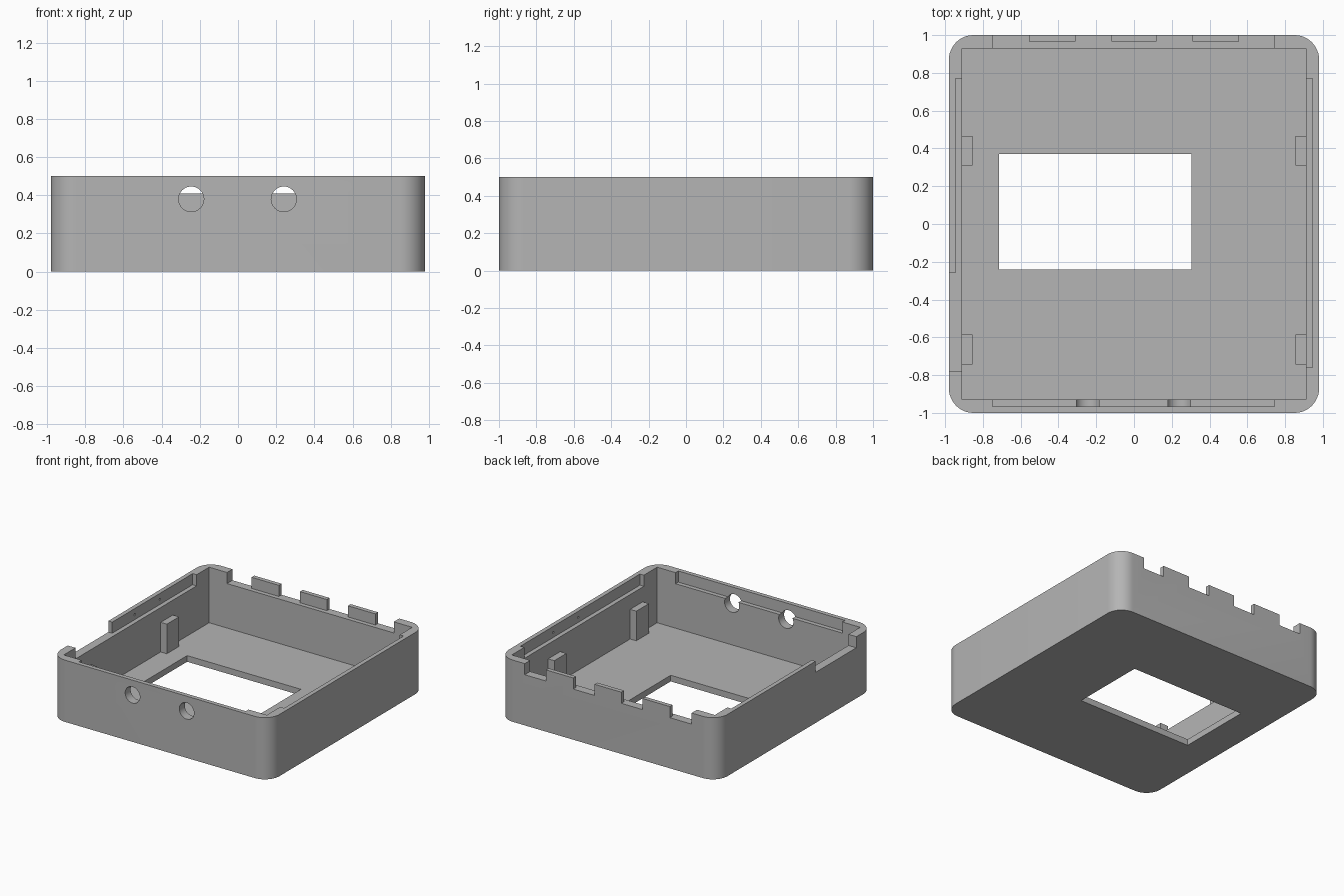
import bpy, bmesh, math
from mathutils import Matrix, Vector

old = bpy.data.objects.get("Cube")
if old:
    bpy.data.objects.remove(old, do_unlink=True)

HX, HY, TOP = 0.98, 1.0, 0.5      # outer half sizes and height
IX, IY, FLOOR = 0.91, 0.93, 0.05  # cavity half sizes and floor level
MX, MY = 0.945, 0.965             # middle of the wall thickness
LEDGE = 0.41                      # level of the stepped rim

grey = bpy.data.materials.new("grey plastic")
grey.use_nodes = True
colour = (0.46, 0.46, 0.46, 1)
grey.diffuse_color = colour
grey.node_tree.nodes["Principled BSDF"].inputs["Base Color"].default_value = colour


def add_object(name, bm):
    bmesh.ops.recalc_face_normals(bm, faces=bm.faces)
    mesh = bpy.data.meshes.new(name)
    bm.to_mesh(mesh)
    bm.free()
    mesh.materials.append(grey)
    obj = bpy.data.objects.new(name, mesh)
    bpy.context.collection.objects.link(obj)
    return obj


def box(name, x0, x1, y0, y1, z0, z1):
    bm = bmesh.new()
    size = Vector((x1 - x0, y1 - y0, z1 - z0))
    centre = Vector((x0 + x1, y0 + y1, z0 + z1)) / 2
    bmesh.ops.create_cube(bm, size=1, matrix=Matrix.Translation(centre) @ Matrix.Diagonal(size.to_4d()))
    return add_object(name, bm)


def rod(name, centre, radius, depth, axis, sides):
    bm = bmesh.new()
    turn = Matrix.Rotation(math.pi / 2, 4, axis)
    bmesh.ops.create_cone(bm, cap_ends=True, segments=sides, radius1=radius, radius2=radius,
                          depth=depth, matrix=Matrix.Translation(centre) @ turn)
    return add_object(name, bm)


def cut(target, cutter):
    mod = target.modifiers.new("cut", "BOOLEAN")
    mod.operation = "DIFFERENCE"
    mod.solver = "EXACT"
    mod.object = cutter
    bpy.ops.object.modifier_apply(modifier=mod.name)
    bpy.data.objects.remove(cutter, do_unlink=True)


# Case body with rounded upright corners
case = box("case_shell", -HX, HX, -HY, HY, 0, TOP)
bm = bmesh.new()
bm.from_mesh(case.data)
upright = [e for e in bm.edges if abs(e.verts[0].co.z - e.verts[1].co.z) > 0.1]
bmesh.ops.bevel(bm, geom=upright, offset=0.13, segments=12, profile=0.5, affect="EDGES")
bm.to_mesh(case.data)
bm.free()
bpy.context.view_layer.objects.active = case
case.select_set(True)

# Cavity and floor window
cut(case, box("cavity", -IX, IX, -IY, IY, FLOOR, 1))
cut(case, box("window", -0.715, 0.305, -0.24, 0.37, -0.1, 0.2))

# Inner half of the rim stepped down on all four sides
cut(case, box("front_step", -0.75, 0.745, -MY, -0.8, LEDGE, 1))
cut(case, box("back_step", -0.75, 0.745, 0.8, MY, LEDGE, 1))
cut(case, box("left_step", 0.8, MX, -0.76, 0.77, LEDGE, 1))
cut(case, box("right_step", -MX, -0.8, -0.78, 0.77, LEDGE, 1))

# Gaps between the back tabs, and the open slot in the right wall
for x0, x1 in ((-0.75, -0.555), (-0.31, -0.12), (0.12, 0.31), (0.555, 0.745)):
    cut(case, box("back_gap", x0, x1, 0.8, 1.2, LEDGE, 1))
cut(case, box("right_slot", -1.2, -0.8, -0.78, -0.26, LEDGE, 1))

# Round holes through the front wall
for x in (-0.245, 0.24):
    cut(case, rod("front_hole", (x, -HY, 0.38), 0.066, 0.3, "X", 40))

# Pin holes in the side rims
for side in (-1, 1):
    for y in (0.03, 0.35):
        cut(case, rod("pin_hole", (side * MX, y, 0.45), 0.009, 0.03, "Y", 10))

bpy.ops.object.shade_smooth_by_angle(angle=math.radians(30))

# Support posts against the side walls
for side, name in ((1, "left"), (-1, "right")):
    for y0, y1, place in ((0.31, 0.465, "back"), (-0.745, -0.585, "front")):
        x0, x1 = sorted((side * 0.855, side * (IX + 0.005)))
        box(f"{name}_{place}_post", x0, x1, y0, y1, FLOOR - 0.005, 0.29)
